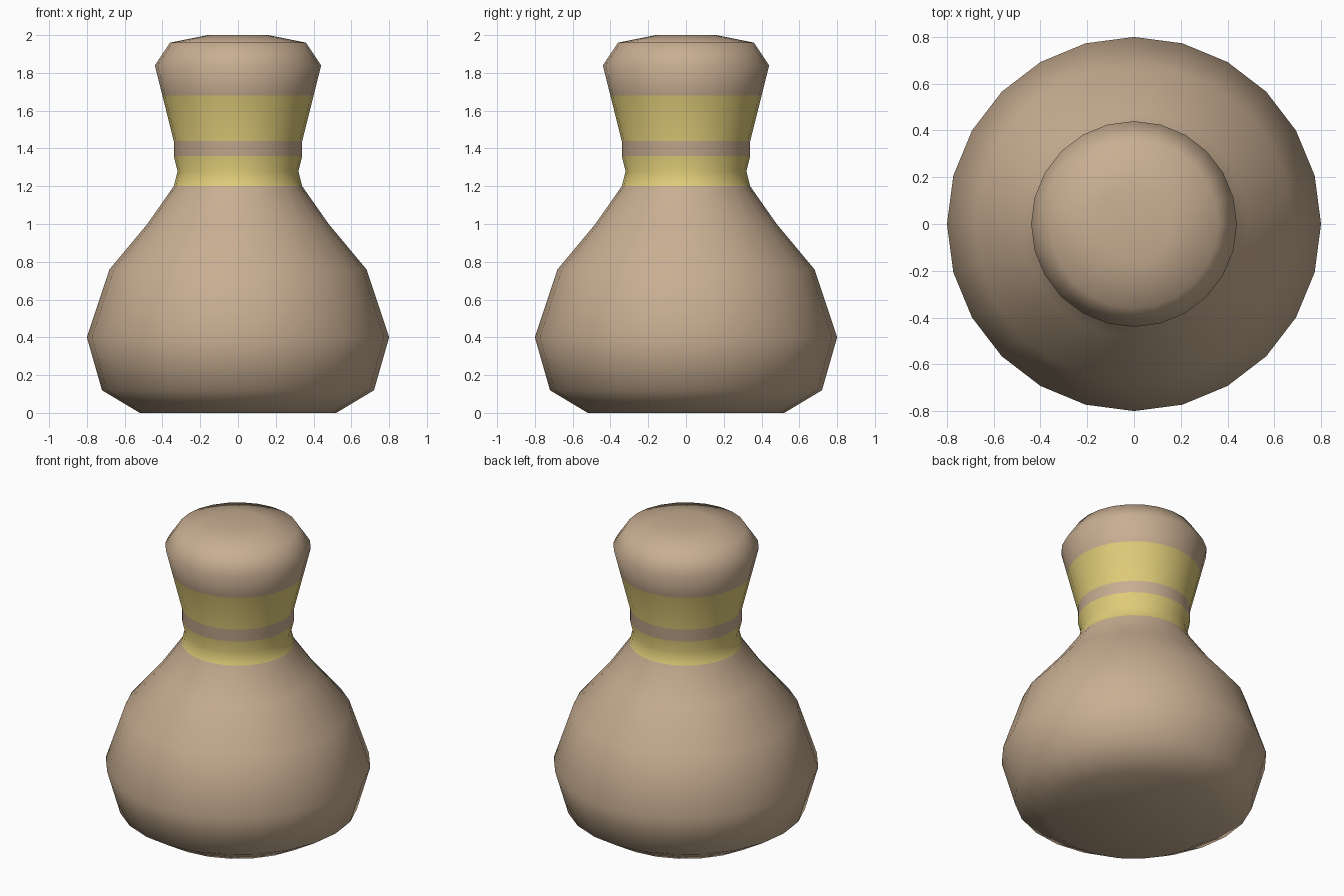
import bpy, bmesh, math

if "Cube" in bpy.data.objects:
    bpy.data.objects.remove(bpy.data.objects["Cube"])

SIDES = 24


def material(name, srgb):
    m = bpy.data.materials.new(name)
    m.diffuse_color = [((c / 255 + 0.055) / 1.055) ** 2.4 for c in srgb] + [1.0]
    m.use_nodes = True
    m.node_tree.nodes["Principled BSDF"].inputs["Base Color"].default_value = m.diffuse_color
    return m


# Silhouette of the tied sack: (radius, height) from base to crown
profile = [(0.52, 0), (0.72, 0.12), (0.80, 0.40), (0.68, 0.76), (0.48, 1.0),
           (0.34, 1.20), (0.32, 1.28), (0.34, 1.36), (0.34, 1.44), (0.40, 1.68),
           (0.44, 1.84), (0.36, 1.96), (0.16, 2.0)]

bm = bmesh.new()
rings = []
for r, z in profile:
    rings.append([bm.verts.new((r * math.cos(a), r * math.sin(a), z))
                  for a in (2 * math.pi * i / SIDES for i in range(SIDES))])

# Walls; the two rope bands are picked by height
for low, high in zip(rings, rings[1:]):
    mid = (low[0].co.z + high[0].co.z) / 2
    band = 1.20 < mid < 1.36 or 1.44 < mid < 1.68
    for i in range(SIDES):
        j = (i + 1) % SIDES
        f = bm.faces.new((low[i], low[j], high[j], high[i]))
        f.material_index = int(band)

# Closed base and crown
for ring, z in ((rings[0][::-1], 0), (rings[-1], 2.0)):
    c = bm.verts.new((0, 0, z))
    for i in range(SIDES):
        bm.faces.new((ring[i], ring[(i + 1) % SIDES], c))

for f in bm.faces:
    f.smooth = True
mesh = bpy.data.meshes.new("tied_sack")
bm.to_mesh(mesh)
bm.free()
mesh.materials.append(material("tan cloth", (200, 174, 146)))
mesh.materials.append(material("yellow rope", (222, 203, 120)))
sack = bpy.data.objects.new("tied_sack", mesh)
bpy.context.collection.objects.link(sack)
